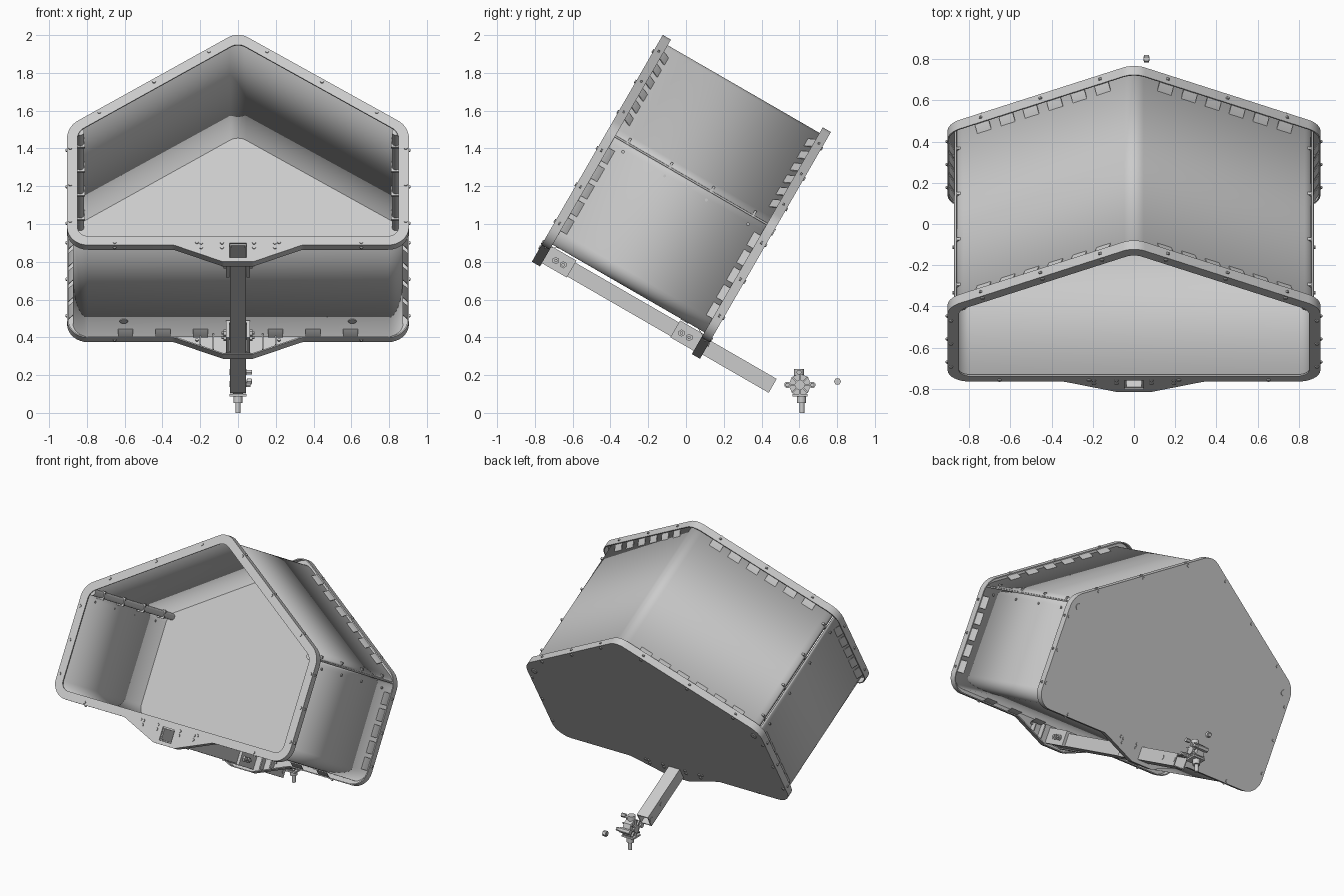
import bpy, bmesh, math
from mathutils import Matrix, Vector

if "Cube" in bpy.data.objects:
    bpy.data.objects.remove(bpy.data.objects["Cube"])

TILT = Matrix.Rotation(math.radians(-30), 4, 'X')   # the whole hood leans forward-up
YF, YB, LIP = -1.107, -0.079, 0.05                  # front plane, back plane, lip depth
WALL = 0.035                                        # body wall inset from the rim edge


def fillet(pts, segs=8):
    out, n = [], len(pts)
    for i, (x, z, r) in enumerate(pts):
        p = Vector((x, z))
        a = (Vector(pts[i - 1][:2]) - p).normalized()
        b = (Vector(pts[(i + 1) % n][:2]) - p).normalized()
        if r <= 0:
            out.append(p)
            continue
        half = a.angle(b) / 2
        c = p + (a + b).normalized() * r / math.sin(half)
        t = r / math.tan(half)
        s, e = p + a * t - c, p + b * t - c
        turn = math.atan2(s.x * e.y - s.y * e.x, s.dot(e))
        for k in range(segs + 1):
            q = turn * k / segs
            out.append(c + Vector((s.x * math.cos(q) - s.y * math.sin(q),
                                   s.x * math.sin(q) + s.y * math.cos(q))))
    return out


def corners(d=0.0):
    w, bot, top = 0.905 - d, 0.387 + d, 1.69 - 1.187 * d
    sh = top - 0.64 * w
    return [(w, bot, .11 - d), (w, sh, .13 - d), (0, top, .10 - d * .5), (-w, sh, .13 - d), (-w, bot, .11 - d)]


def outline(d=0.0, bulge=False):
    c = corners(d)
    if bulge:   # dropped tongue that holds the arm
        c += [(-.34 + d * .2, .387 + d, .06), (-.08, .285 + d, .03),
              (.08, .285 + d, .03), (.34 - d * .2, .387 + d, .06)]
    return fillet(c)


def rect(x0, x1, z0, z1):
    return [Vector(p) for p in ((x0, z0), (x1, z0), (x1, z1), (x0, z1))]


def finish(name, me, tilt=True):
    if tilt:
        me.transform(TILT)
    me.shade_smooth()
    me.set_sharp_from_angle(angle=math.radians(30))
    ob = bpy.data.objects.new(name, me)
    bpy.context.collection.objects.link(ob)
    return ob


def plate(name, loops, y0, y1):
    cu = bpy.data.curves.new(name, 'CURVE')
    cu.dimensions, cu.fill_mode, cu.extrude = '2D', 'BOTH', (y1 - y0) / 2
    for lp in loops:
        s = cu.splines.new('POLY')
        s.points.add(len(lp) - 1)
        for p, q in zip(s.points, lp):
            p.co = (q.x, q.y, 0, 1)
        s.use_cyclic_u = True
    tmp = bpy.data.objects.new(name + "_tmp", cu)
    bpy.context.collection.objects.link(tmp)
    dg = bpy.context.evaluated_depsgraph_get()
    me = bpy.data.meshes.new_from_object(tmp.evaluated_get(dg))
    bpy.data.objects.remove(tmp)
    bm = bmesh.new()
    bm.from_mesh(me)
    bmesh.ops.remove_doubles(bm, verts=bm.verts, dist=1e-5)
    bmesh.ops.recalc_face_normals(bm, faces=bm.faces)
    bm.to_mesh(me)
    bm.free()
    me.transform(Matrix.Translation((0, (y0 + y1) / 2, 0)) @ Matrix.Rotation(math.pi / 2, 4, 'X'))
    return finish(name, me)


def sheet(name, pts):
    bm = bmesh.new()
    rows = [[bm.verts.new((p.x, y, p.y)) for p in pts] for y in (YF + .005, YB - .005)]
    for i in range(len(pts) - 1):
        bm.faces.new((rows[0][i], rows[0][i + 1], rows[1][i + 1], rows[1][i]))
    me = bpy.data.meshes.new(name)
    bm.to_mesh(me)
    bm.free()
    ob = finish(name, me)
    m = ob.modifiers.new("thickness", 'SOLIDIFY')
    m.thickness, m.offset = .008, 0


class Parts:
    """Collects small repeated solids into one object."""
    def __init__(self):
        self.bm = bmesh.new()

    def box(self, x0, x1, y0, y1, z0, z1):
        m = Matrix.Translation(((x0 + x1) / 2, (y0 + y1) / 2, (z0 + z1) / 2))
        bmesh.ops.create_cube(self.bm, size=1, matrix=m @ Matrix.Diagonal((x1 - x0, y1 - y0, z1 - z0, 1)))

    def cyl(self, c, r, h, axis='Z', n=16, r2=None):
        rot = {'Z': Matrix(), 'X': Matrix.Rotation(math.pi / 2, 4, 'Y'),
               'Y': Matrix.Rotation(math.pi / 2, 4, 'X')}[axis]
        bmesh.ops.create_cone(self.bm, cap_ends=True, segments=n, radius1=r, radius2=r2 or r,
                              depth=h, matrix=Matrix.Translation(c) @ rot)

    def done(self, name, tilt=True):
        me = bpy.data.meshes.new(name)
        self.bm.to_mesh(me)
        self.bm.free()
        return finish(name, me, tilt)


# Front ring, back panel and their lips
hole = rect(-.045, .045, .31, .398)
plate("front_ring", [outline(0, True), outline(.055), hole], YF, YF + .008)
plate("back_panel", [outline(0, True)], YB - .008, YB)
plate("front_lip", [outline(0, True), outline(.007, True)], YF, YF + LIP)
plate("back_lip", [outline(0, True), outline(.007, True)], YB - LIP, YB)

# Body: floor tub and roof sheet, parted by a seam at the shoulders
pts = outline(WALL)
low = [i for i, p in enumerate(pts) if p.y < 1.08]
roof = [p for p in pts if p.y >= 1.08]
start = next(i for i in low if i and pts[i - 1].y >= 1.08)
tub = [pts[(start + k) % len(pts)] for k in range(len(low))]
sheet("floor_tub", tub)
sheet("roof_sheet", roof)

# Rolled seam edges inside the shoulders, with screws
seam, screws = Parts(), Parts()
for s in (-1, 1):
    seam.cyl((s * .836, (YF + YB) / 2, 1.085), .022, 1.01, 'Y')
    for k in range(4):
        y = -.98 + k * .255
        screws.cyl((s * .873, y, 1.03), .008, .016, 'X', 8)
        seam.box(s * .836 - .025, s * .836 + .025, y - .006, y + .006, 1.055, 1.112)
seam.done("rolled_seams")

# Bent fixing tabs and rim bolts along every straight edge, both ends
tabs = Parts()
ci, co = corners(WALL), corners(.008)
for e, count in enumerate((5, 6, 6, 5, 7)):
    a, b = Vector(ci[e][:2]), Vector(ci[(e + 1) % 5][:2])
    c, d = Vector(co[e][:2]), Vector(co[(e + 1) % 5][:2])
    t = (b - a).normalized()
    nrm = Vector((t.y, -t.x))
    for k in range(count):
        mid = a.lerp(b, .1 + .8 * (k + .5) / count)
        for y, s in ((YF + LIP, 1), (YB - LIP, -1)):
            if e == 4 and k == 3:
                continue
            vs = []
            for thick in (0, .008):
                for off, dy in ((0, .045), (.028, -.005)):
                    for side in (-.04, .04):
                        q = mid + t * side + nrm * off
                        vs.append(tabs.bm.verts.new((q.x, y + s * (dy - thick), q.y)))
            for f in ((0, 1, 3, 2), (4, 6, 7, 5), (0, 4, 5, 1), (2, 3, 7, 6), (0, 2, 6, 4), (1, 5, 7, 3)):
                tabs.bm.faces.new([vs[i] for i in f])
    for k in range(3 if e < 4 else 4):
        n = 3 if e < 4 else 4
        q = a.lerp(b, (k + .5) / n) + nrm * .018
        for y in (YF, YB):
            screws.cyl((q.x, y, q.y), .01, .012, 'Y', 8)
        q += nrm * .018
        for y in (YF + .025, YB - .025):
            screws.cyl((q.x, y, q.y), .008, .01, 'Y', 8)
bmesh.ops.recalc_face_normals(tabs.bm, faces=tabs.bm.faces)
tabs.done("fixing_tabs")
for x in (-.195, -.085, .085, .195):
    for z in (.372, .40):
        for y in (YF, YB):
            screws.cyl((x, y, z), .01, .012, 'Y', 8)
for s in (-1, 1):
    screws.cyl((s * .845, YB, 1.06), .02, .01, 'Y', 16)
    screws.cyl((s * .605, -.25, .417), .022, .006, 'Z', 16)
screws.done("screws")

# Square tube arm with bolts
plate("arm_tube", [rect(-.0425, .0425, .311, .396), rect(-.036, .036, .318, .389)], YF + .01, .326)
bolts = Parts()
for s in (-1, 1):
    for y in (-1.0, -.955, -.232, -.185):
        bolts.cyl((s * .07, y, .354), .019, .016, 'X', 6)
        bolts.cyl((s * .078, y, .354), .009, .02, 'X', 8)
    for y in (.177, .306):
        bolts.cyl((s * .043, y, .353), .016, .005, 'X', 16)
bolts.done("arm_bolts")

# U-shaped saddles that clamp the arm to the rims
sad = Parts()
for y0, y1 in ((YF + .01, -.905), (-.272, YB - .01)):
    for s in (-1, 1):
        x0, x1 = sorted((s * .044, s * .064))
        sad.box(x0, x1, y0, y1, .305, .402)
    sad.box(-.064, .064, y0, y1, .396, .408)
for y in (YF + .03, YB - .03):      # ribs inside the tongues
    for x in (-.2, -.13, .13, .2):
        sad.box(x - .004, x + .004, y - .02, y + .02, .287 + (abs(x) - .05) * .37, .41)
sad.done("arm_saddles")

# Swivel joint with ribbed faces, top stub and plug below
j, (jy, jz) = Parts(), (.603, .148)
j.cyl((0, jy, jz), .06, .055, 'X', 8)
for s in (-1, 1):
    j.cyl((s * .032, jy, jz), .026, .022, 'X', 16)
    for a in range(4):
        m = Matrix.Translation((s * .031, jy, jz)) @ Matrix.Rotation(a * math.pi / 4, 4, 'X')
        bmesh.ops.create_cube(j.bm, size=1, matrix=m @ Matrix.Diagonal((.016, .116, .008, 1)))
    j.cyl((0, jy + s * .066, jz), .017, .08, 'X', 12)
    j.cyl((.05, jy + s * .066, jz), .012, .03, 'X', 6)
j.cyl((0, jy - .005, .212), .026, .04)
j.cyl((.06, jy - .005, .215), .014, .03, 'X', 6)
j.box(-.045, .045, jy - .04, jy + .04, .088, .1)
j.cyl((0, jy + .008, .072), .024, .04)
j.cyl((0, jy + .011, .028), .013, .056)
j.done("swivel_joint", False)

# Loose lock nut behind the joint
nut = Parts()
nut.cyl((.06, .802, .166), .019, .025, 'X', 6)
nut.cyl((.06, .802, .166), .01, .03, 'X', 12)
nut.done("loose_nut", False)
